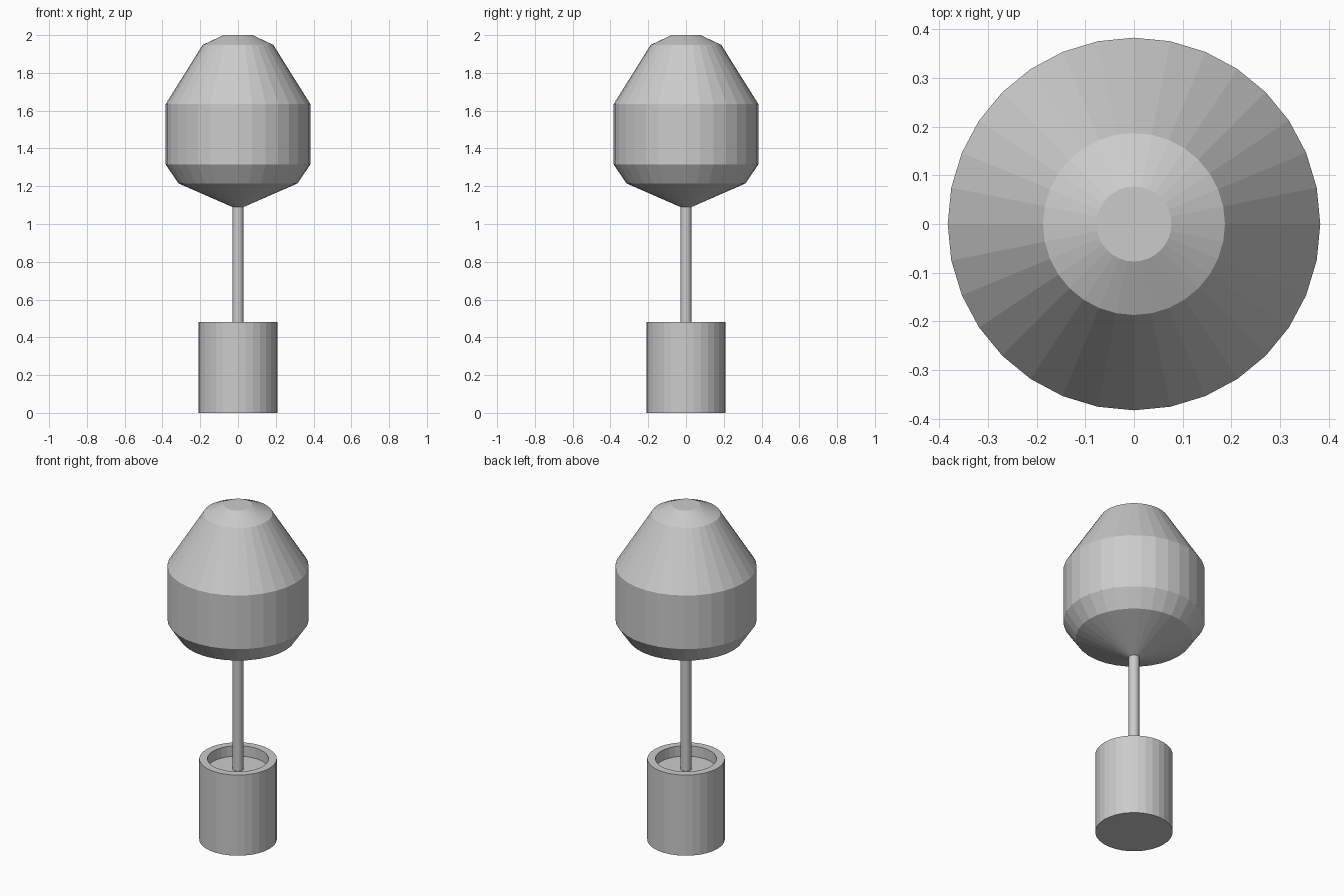
import bpy, bmesh
from math import sin, cos, tau

if "Cube" in bpy.data.objects:
    bpy.data.objects.remove(bpy.data.objects["Cube"])

SIDES = 32


def lathe(name, profile, sides=SIDES):
    """Revolve (radius, z) points, bottom/outside first, and cap both ends flat."""
    bm = bmesh.new()
    rings = [[bm.verts.new((r * cos(tau * i / sides), r * sin(tau * i / sides), z))
              for i in range(sides)] for r, z in profile]
    for a, b in zip(rings, rings[1:]):
        for i in range(sides):
            j = (i + 1) % sides
            bm.faces.new((a[i], a[j], b[j], b[i]))
    bm.faces.new(rings[0][::-1])
    bm.faces.new(rings[-1])
    bmesh.ops.recalc_face_normals(bm, faces=bm.faces)
    mesh = bpy.data.meshes.new(name)
    bm.to_mesh(mesh)
    bm.free()
    obj = bpy.data.objects.new(name, mesh)
    bpy.context.collection.objects.link(obj)
    return obj


# Pot with a rim and recessed soil
lathe("pot", [(0.21, 0), (0.21, 0.482), (0.166, 0.482), (0.166, 0.42)])

# Thin trunk from the soil to the crown
lathe("trunk", [(0.029, 0.42), (0.029, 1.095)])

# Faceted foliage crown
lathe("crown", [(0.03, 1.09), (0.315, 1.215), (0.383, 1.315), (0.383, 1.635),
                (0.187, 1.948), (0.077, 2.0)])
